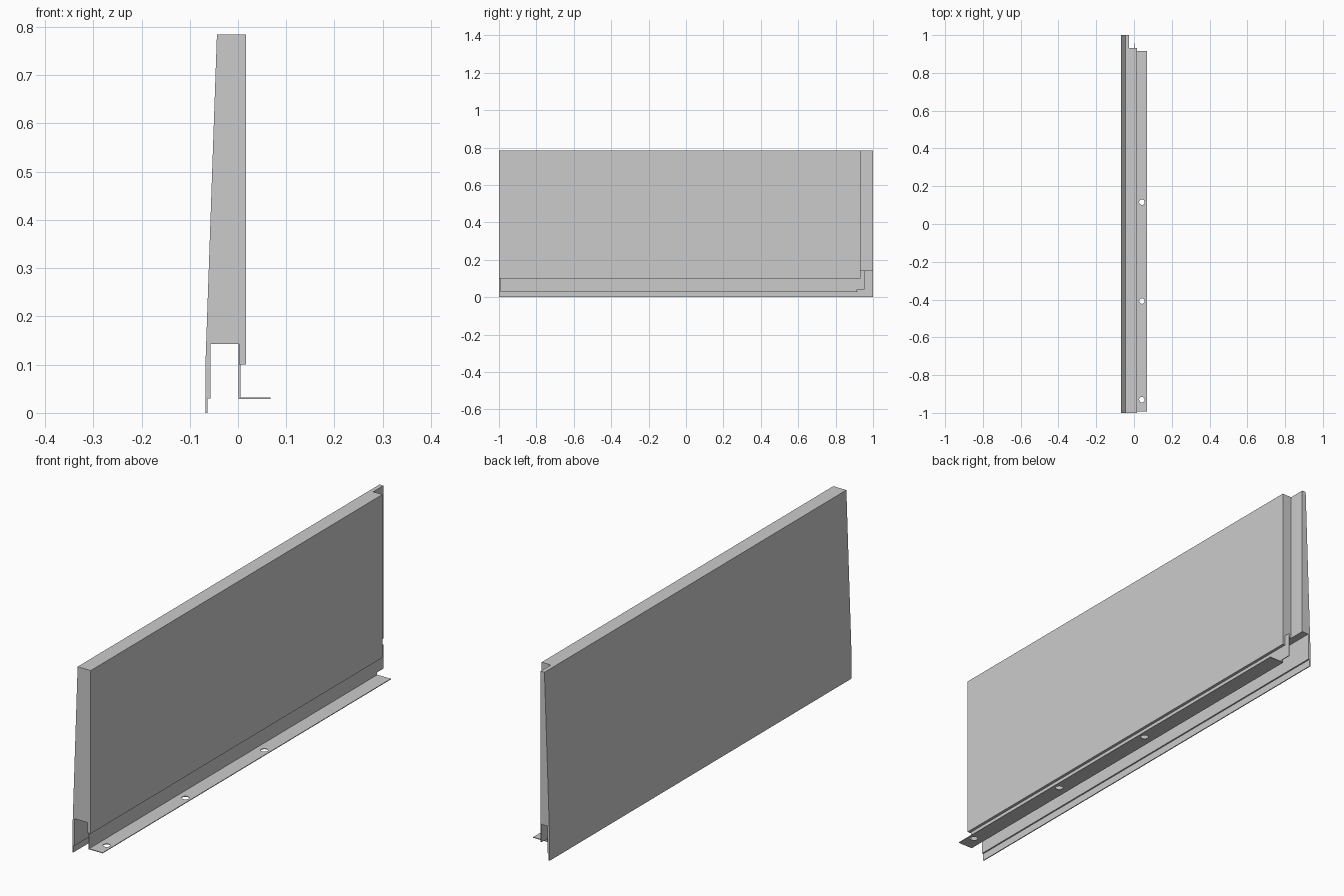
import bpy, bmesh
from mathutils import Vector

if "Cube" in bpy.data.objects:
    bpy.data.objects.remove(bpy.data.objects["Cube"])


def prism(name, pts, to3d, sweep):
    """Closed 2D profile placed by to3d and extruded along the sweep vector."""
    bm = bmesh.new()
    face = bm.faces.new([bm.verts.new(to3d(a, b)) for a, b in pts])
    new = bmesh.ops.extrude_face_region(bm, geom=[face])["geom"]
    verts = [v for v in new if isinstance(v, bmesh.types.BMVert)]
    bmesh.ops.translate(bm, verts=verts, vec=Vector(sweep))
    bmesh.ops.recalc_face_normals(bm, faces=bm.faces)
    mesh = bpy.data.meshes.new(name)
    bm.to_mesh(mesh)
    bm.free()
    obj = bpy.data.objects.new(name, mesh)
    bpy.context.collection.objects.link(obj)
    return obj


def rect(a0, a1, b0, b1):
    return [(a0, b0), (a1, b0), (a1, b1), (a0, b1)]


def cut(target, cutter):
    mod = target.modifiers.new("cut", "BOOLEAN")
    mod.operation = "DIFFERENCE"
    mod.solver = "EXACT"
    mod.object = cutter
    cutter.hide_render = True
    cutter.hide_set(True)


# Sloped panel with hollow underside and stepped drip lip
panel = prism("panel", [
    (-0.0675, 0.0), (-0.0635, 0.0), (-0.0635, 0.03), (-0.0575, 0.03),
    (-0.0575, 0.143), (0.002, 0.143), (0.002, 0.1), (0.017, 0.1),
    (0.017, 0.784), (-0.0437, 0.784), (-0.0675, 0.1)],
    lambda x, z: (x, -1, z), (0, 2, 0))

# Rebate along the far vertical edge
cut(panel, prism("rebate_cutter", rect(-0.026, 0.1, 0.932, 1.1),
                 lambda x, y: (x, y, 0.05), (0, 0, 1)))

# Thin mounting web under the panel, with stepped end
prism("mounting_web", [
    (-0.993, 0.029), (0.914, 0.029), (0.914, 0.042), (0.955, 0.042),
    (0.955, 0.143), (-0.993, 0.143)],
    lambda y, z: (0.0015, y, z), (0.0035, 0, 0))

# Horizontal flange with screw holes
flange = prism("mounting_flange", rect(0.0015, 0.0675, -0.993, 0.916),
               lambda x, y: (x, y, 0.0285), (0, 0, 0.003))
for i, y in enumerate((-0.93, -0.408, 0.115)):
    bpy.ops.mesh.primitive_cylinder_add(vertices=32, radius=0.0145, depth=0.1,
                                        location=(0.042, y, 0.03))
    drill = bpy.context.object
    drill.name = f"screw_hole_cutter_{i + 1}"
    cut(flange, drill)
